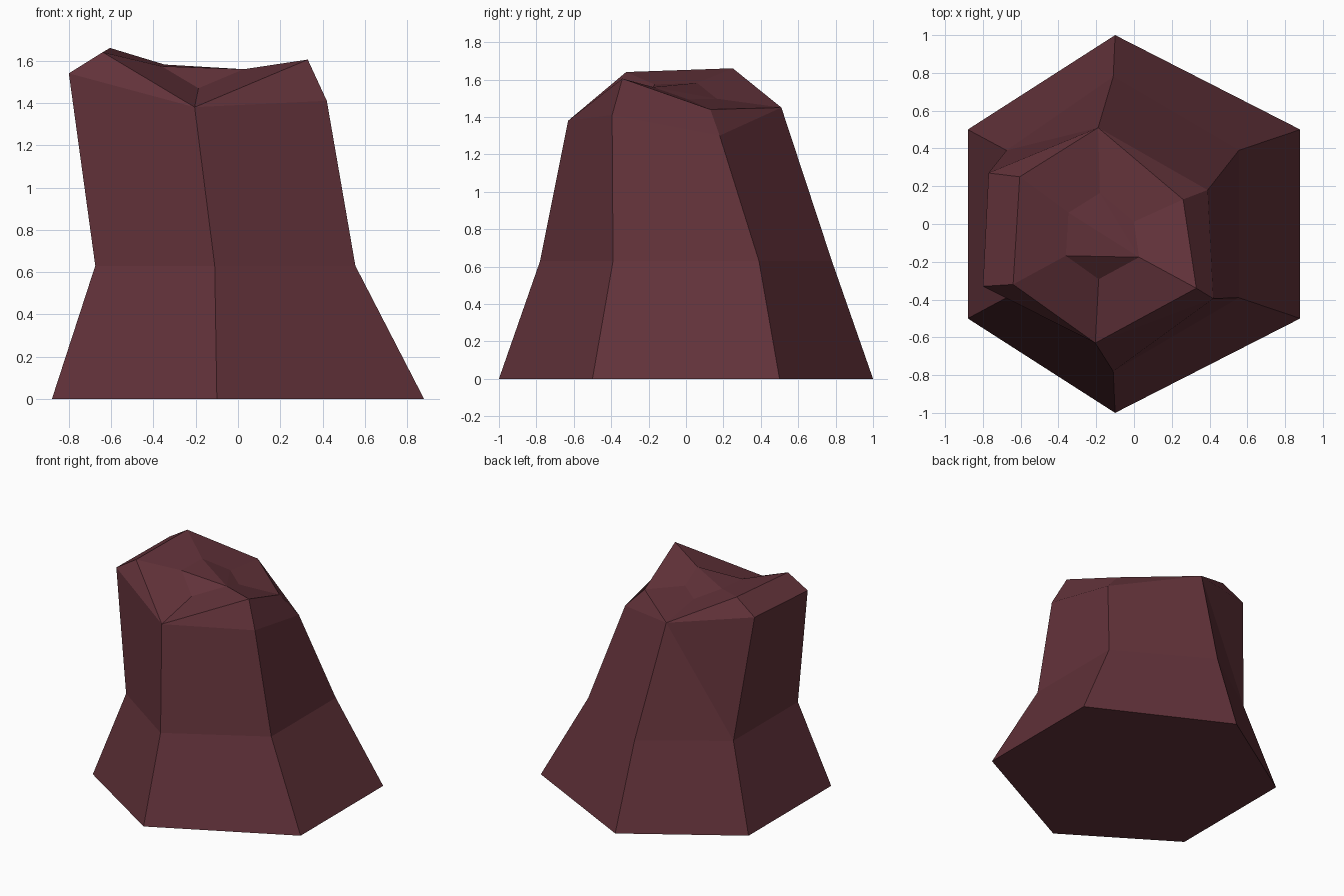
import bpy, bmesh
from mathutils import Vector

if "Cube" in bpy.data.objects:
    bpy.data.objects.remove(bpy.data.objects["Cube"])

# Six-sided rings, listed counter-clockwise starting at the front corner
base = [(-.10, -1, 0), (.88, -.5, 0), (.88, .5, 0),
        (-.10, 1, 0), (-.88, .5, 0), (-.88, -.5, 0)]
waist = [(-.11, -.78, .63), (.555, -.39, .63), (.555, .39, .63),
         (-.11, .78, .63), (-.675, .39, .63), (-.675, -.39, .63)]
shoulder = [(-.205, -.63, 1.38), (.42, -.395, 1.41), (.39, .18, 1.30),
            (-.19, .51, 1.45), (-.77, .27, 1.555), (-.80, -.33, 1.54)]
rim = [(-.205, -.63, 1.38), (.33, -.34, 1.605), (.26, .13, 1.44),
       (-.19, .51, 1.45), (-.605, .25, 1.66), (-.64, -.32, 1.64)]
# Sunken middle: the rim shrunk towards its centre
centre = sum((Vector(p) for p in rim), Vector()) / 6
middle = [centre.lerp(Vector(p), .4) for p in rim]

bm = bmesh.new()
rings = [[bm.verts.new(p) for p in r] for r in (base, waist, shoulder, rim, middle)]
# Rim and shoulder meet at the front and back corners
for i in (0, 3):
    bm.verts.remove(rings[3][i])
    rings[3][i] = rings[2][i]

# Walls between rings
for k, (lo, hi) in enumerate(zip(rings, rings[1:])):
    for i in range(6):
        j = (i + 1) % 6
        quad = list(dict.fromkeys([lo[i], lo[j], hi[j], hi[i]]))
        if k == 1 and i == 3:      # creased back-left wall
            bm.faces.new((lo[i], lo[j], hi[i]))
            bm.faces.new((lo[j], hi[j], hi[i]))
        else:
            bm.faces.new(quad)

# Underside and creased middle of the top
bm.faces.new(rings[0][::-1])
m = rings[4][1:] + rings[4][:1]
for i in range(1, 5):
    bm.faces.new((m[0], m[i], m[i + 1]))

mesh = bpy.data.meshes.new("stump")
bm.to_mesh(mesh)
bm.free()
mat = bpy.data.materials.new("dark maroon")
mat.diffuse_color = (.122, .032, .042, 1)
mat.use_nodes = True
mat.node_tree.nodes["Principled BSDF"].inputs["Base Color"].default_value = mat.diffuse_color
mesh.materials.append(mat)
bpy.context.collection.objects.link(bpy.data.objects.new("stump", mesh))
